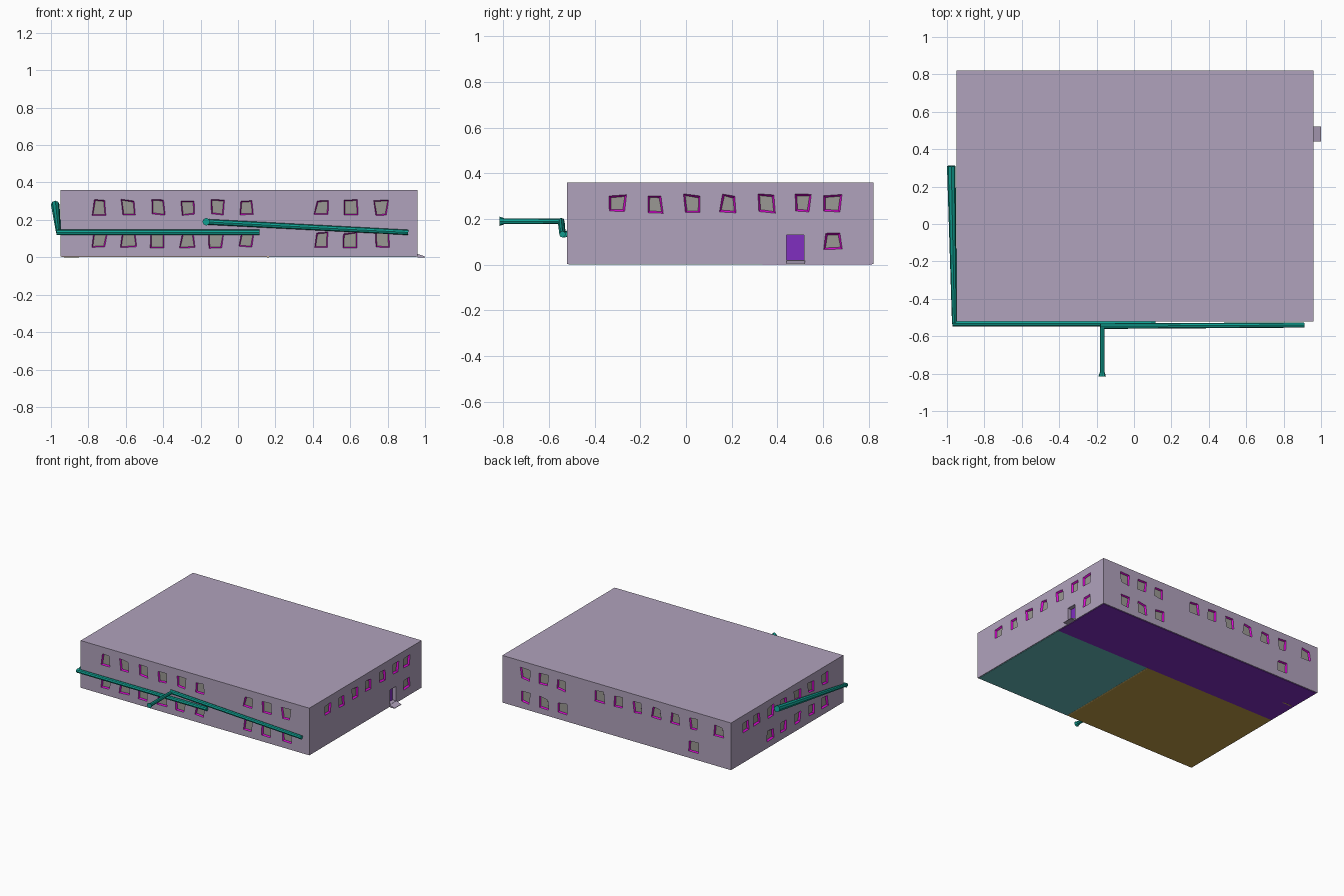
import bpy, bmesh, random
from mathutils import Vector

random.seed(4)
if "Cube" in bpy.data.objects:
    bpy.data.objects.remove(bpy.data.objects["Cube"])


def material(name, r, g, b):
    """Flat material from display values 0-255, stored as linear."""
    rgba = [((c / 255 + 0.055) / 1.055) ** 2.4 for c in (r, g, b)] + [1]
    m = bpy.data.materials.new(name)
    m.use_nodes = True
    m.diffuse_color = rgba
    m.node_tree.nodes["Principled BSDF"].inputs["Base Color"].default_value = rgba
    return m


WALL = material("wall_lilac", 176, 162, 188)
FRAME = material("frame_magenta", 222, 10, 214)
GLASS = material("glass_grey", 154, 153, 147)
PURPLE = material("door_purple", 128, 46, 192)
TEAL = material("pipe_teal", 16, 160, 145)
FLOOR_TEAL = material("floor_teal", 100, 185, 185)
OCHRE = material("floor_ochre", 190, 155, 68)
TAN = material("partition_tan", 225, 190, 110)
SHELL = (WALL, FRAME, GLASS, PURPLE)

X0, X1, Y0, Y1, TOP = -0.95, 0.96, -0.52, 0.82, 0.36


def finish(name, bm, mats):
    bmesh.ops.recalc_face_normals(bm, faces=bm.faces)
    mesh = bpy.data.meshes.new(name)
    bm.to_mesh(mesh)
    bm.free()
    for m in mats:
        mesh.materials.append(m)
    ob = bpy.data.objects.new(name, mesh)
    bpy.context.collection.objects.link(ob)
    return ob


def add_prism(bm, a, b, side=0, cap=0):
    """Solid between two matching point loops."""
    va, vb = [bm.verts.new(p) for p in a], [bm.verts.new(p) for p in b]
    n = len(va)
    bm.faces.new(va).material_index = side
    bm.faces.new(vb).material_index = cap
    for i in range(n):
        j = (i + 1) % n
        bm.faces.new((va[i], va[j], vb[j], vb[i])).material_index = side


def box(name, x0, x1, y0, y1, z0, z1, mats):
    bm = bmesh.new()
    ring = [(x0, y0), (x1, y0), (x1, y1), (x0, y1)]
    add_prism(bm, [(x, y, z0) for x, y in ring], [(x, y, z1) for x, y in ring])
    return finish(name, bm, mats)


# Each wall maps (distance along, height, depth inwards) to a point
WALLS = {
    "front": lambda u, z, d: (u, Y0 + d, z),
    "back": lambda u, z, d: (u, Y1 - d, z),
    "left": lambda u, z, d: (X1 - d, u, z),
    "right": lambda u, z, d: (X0 + d, u, z),
}
long_a = [-0.74, -0.585, -0.43, -0.27, -0.115, 0.045, 0.45, 0.605, 0.765]
side_y = [-0.30, -0.137, 0.025, 0.187, 0.348, 0.51, 0.64]
back_low = [0.768, 0.614, 0.46, -0.64]
back_up = back_low + [0.145, -0.015, -0.168, -0.325, -0.485, -0.848]
HIGH, LOW = 0.267, 0.092
ROWS = [
    ("front", HIGH, long_a), ("front", LOW, long_a),
    ("back", HIGH, back_up), ("back", LOW, back_low),
    ("left", HIGH, side_y), ("left", LOW + 0.01, side_y[-1:]),
    ("right", HIGH, side_y), ("right", LOW, side_y[:5]),
]


def opening(bm, wall):
    return lambda ring, d: [WALLS[wall](u, z, d) for u, z in ring]


# Crooked window openings with splayed frames
cut = bmesh.new()
for wall, z, spots in ROWS:
    place = opening(cut, wall)
    border = 0.007 if wall in ("front", "back") else 0.01
    for u in spots:
        outer, inner = [], []
        for su, sz in ((-1, -1), (1, -1), (1, 1), (-1, 1)):
            du = su * 0.037 + random.uniform(-0.009, 0.009)
            dz = sz * 0.040 + random.uniform(-0.006, 0.006)
            outer.append((u + du, z + dz))
            inner.append((u + du - su * border, z + dz - sz * border))
        add_prism(cut, place(outer, -0.003), place(inner, 0.012), 1, 2)

# Recessed doorway
place = opening(cut, "left")
door = [(0.44, 0.02), (0.515, 0.02), (0.515, 0.13), (0.44, 0.13)]
add_prism(cut, place(door, -0.003), place(door, 0.03), 0, 3)
cutter = finish("opening_cutter", cut, SHELL)
cutter.hide_render = True

# Building block with the openings cut out
body = box("building", X0, X1, Y0, Y1, 0.004, TOP, SHELL)
mod = body.modifiers.new("openings", "BOOLEAN")
mod.operation = "DIFFERENCE"
mod.solver = "EXACT"
mod.object = cutter
bpy.context.view_layer.objects.active = body
body.select_set(True)
bpy.ops.object.modifier_apply(modifier=mod.name)
bpy.data.objects.remove(cutter)

# Sloping doorstep
bm = bmesh.new()
step = [(X1, 0), (1.0, 0), (1.0, 0.004), (X1, 0.018)]
add_prism(bm, [(x, 0.44, z) for x, z in step], [(x, 0.52, z) for x, z in step])
finish("doorstep", bm, [WALL])

# Coloured floor zones on the underside
e = 0.006
box("floor_back", X0 + e, X1 - e, 0.335, Y1 - e, 0.001, 0.005, [PURPLE])
box("floor_left", 0.165, X1 - e, Y0 + e, 0.335, 0.001, 0.005, [FLOOR_TEAL])
box("floor_right", X0 + e, 0.155, Y0 + e, 0.335, 0.001, 0.005, [OCHRE])
box("floor_divider", 0.155, 0.165, Y0 + e, 0.335, 0, 0.005, [TAN])
box("floor_mark", -0.93, -0.85, 0.566, 0.574, 0, 0.005, [TAN])


def pipe(name, start, end, r1, r2):
    """Eight-sided pipe between two points."""
    a, b = Vector(start), Vector(end)
    bm = bmesh.new()
    bmesh.ops.create_cone(bm, cap_ends=True, segments=8, radius1=r1, radius2=r2,
                          depth=(b - a).length)
    turn = (b - a).to_track_quat("Z", "Y").to_matrix()
    for v in bm.verts:
        v.co = turn @ v.co + (a + b) / 2
    return finish(name, bm, [TEAL])


# Outside pipes
pipe("side_pipe", (-0.977, 0.31, 0.28), (-0.96, -0.535, 0.133), 0.023, 0.013)
pipe("front_low_pipe", (-0.97, -0.533, 0.133), (0.115, -0.533, 0.133), 0.015, 0.015)
pipe("front_sloping_pipe", (-0.18, -0.546, 0.19), (0.91, -0.54, 0.133), 0.015, 0.014)
pipe("spout", (-0.17, -0.54, 0.19), (-0.17, -0.8, 0.19), 0.012, 0.013)
pipe("spout_lip", (-0.17, -0.795, 0.19), (-0.17, -0.815, 0.19), 0.014, 0.02)
